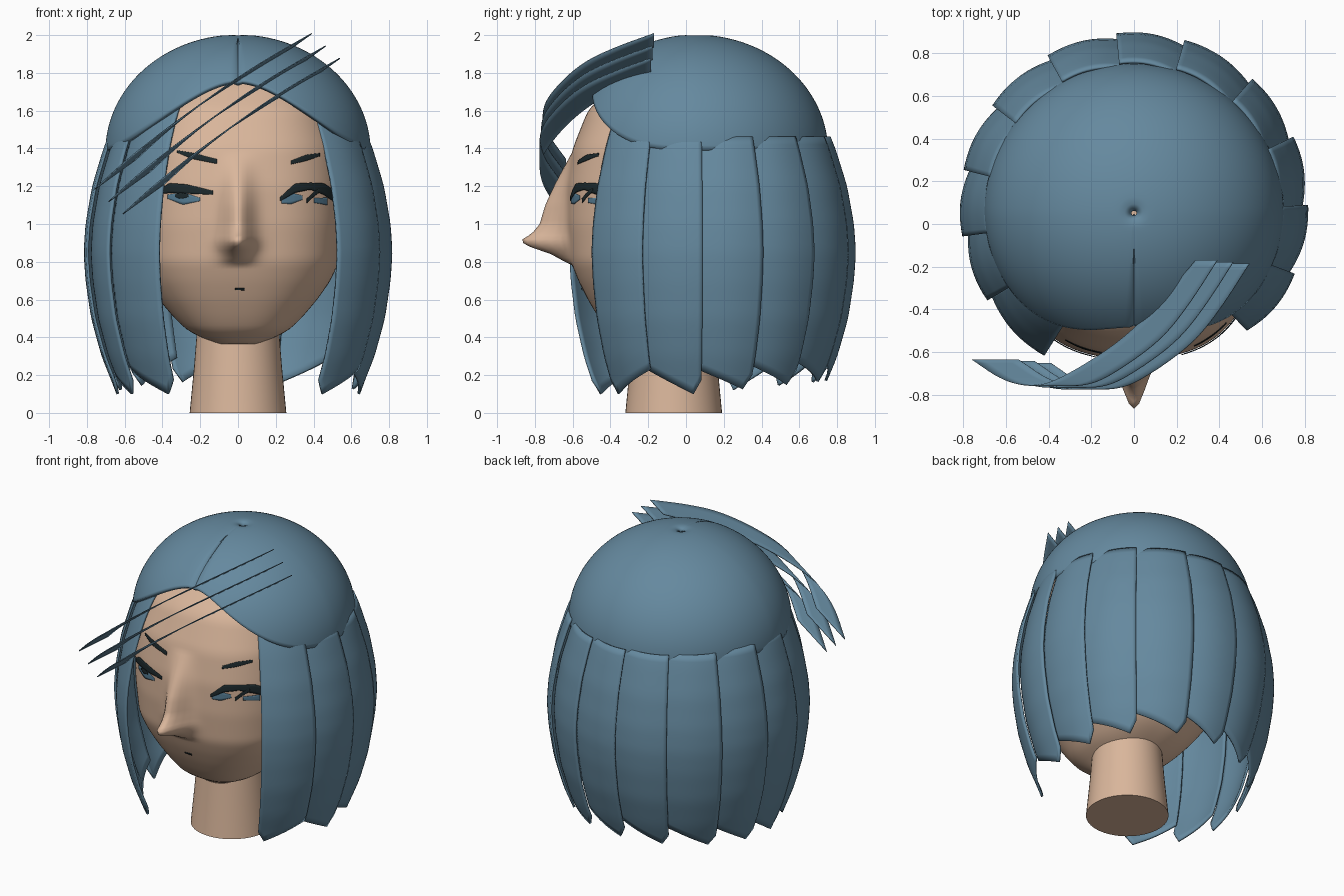
import bpy
import bmesh
import math
from mathutils import Vector
from mathutils.bvhtree import BVHTree

cube = bpy.data.objects.get("Cube")
if cube:
    bpy.data.objects.remove(cube, do_unlink=True)


def material(name, rgb):
    m = bpy.data.materials.new(name)
    m.use_nodes = True
    m.diffuse_color = (*rgb, 1)
    m.node_tree.nodes["Principled BSDF"].inputs["Base Color"].default_value = (*rgb, 1)
    return m


SKIN = material("skin", (0.70, 0.47, 0.33))
HAIR = material("blue_hair", (0.13, 0.25, 0.345))
DARK = material("dark_lash", (0.012, 0.022, 0.025))
IRIS = material("iris_blue", (0.09, 0.2, 0.29))


def lerp(table, t):
    """Piecewise linear lookup; each row is (key, value, value...)."""
    if t <= table[0][0]:
        return table[0][1:]
    for a, b in zip(table, table[1:]):
        if t <= b[0]:
            k = (t - a[0]) / (b[0] - a[0])
            return [p + (q - p) * k for p, q in zip(a[1:], b[1:])]
    return table[-1][1:]


def soft(table, t, d=0.03):
    parts = [lerp(table, t + s * d) for s in (-1, -0.5, 0, 0.5, 1)]
    return [sum(c) / len(c) for c in zip(*parts)]


def surface(name, rows, mat, closed=False, capped=False, thick=0, angle=40):
    """Skin a list of point rows into one object."""
    bm = bmesh.new()
    grid = [[bm.verts.new(p) for p in row] for row in rows]
    for r, s in zip(grid, grid[1:]):
        n = len(r)
        for i in range(n if closed else n - 1):
            j = (i + 1) % n
            bm.faces.new((r[i], r[j], s[j], s[i]))
    if capped:
        bm.faces.new(grid[0])
        bm.faces.new(grid[-1])
    bmesh.ops.recalc_face_normals(bm, faces=bm.faces)
    me = bpy.data.meshes.new(name)
    bm.to_mesh(me)
    bm.free()
    me.materials.append(mat)
    ob = bpy.data.objects.new(name, me)
    bpy.context.collection.objects.link(ob)
    bpy.ops.object.select_all(action="DESELECT")
    ob.select_set(True)
    bpy.context.view_layer.objects.active = ob
    bpy.ops.object.shade_smooth_by_angle(angle=math.radians(angle))
    if thick:
        mod = ob.modifiers.new("thickness", "SOLIDIFY")
        mod.thickness = thick
        mod.offset = 0
    return ob


# Head: stacked rounded rings (height, half width, front y, back y) plus a nose ridge
RINGS = [(0.365, 0.1, -0.28, -0.02), (0.42, 0.25, -0.4, 0.12), (0.5, 0.335, -0.46, 0.25),
         (0.6, 0.42, -0.52, 0.33), (0.7, 0.49, -0.57, 0.4), (0.8, 0.535, -0.61, 0.45),
         (1.0, 0.56, -0.63, 0.52), (1.2, 0.57, -0.63, 0.55), (1.4, 0.56, -0.6, 0.55),
         (1.6, 0.5, -0.52, 0.5), (1.75, 0.38, -0.38, 0.36), (1.85, 0.2, -0.2, 0.2)]
NOSE = [(0.78, 0), (0.84, 0.1), (0.88, 0.21), (0.91, 0.26), (0.95, 0.19), (1.0, 0.145),
        (1.1, 0.115), (1.2, 0.07), (1.38, 0)]


def head_ring(z, n=144, power=2.5):
    w, front, back = soft(RINGS, z)
    mid = (front + back) / 2
    ridge = lerp(NOSE, z)[0]
    ring = []
    for i in range(n):
        a = math.tau * i / n
        s, c = math.sin(a), math.cos(a)
        r = (abs(s) ** power + abs(c) ** power) ** (-1 / power)
        x, y = w * r * s, mid - (mid - front) * r * c
        if c > 0:
            y -= ridge * math.exp(-(x / 0.075) ** 2)
        ring.append((x, y, z))
    return ring


levels = 75
head = surface("head", [head_ring(0.365 + 1.485 * k / levels) for k in range(levels + 1)],
               SKIN, closed=True, capped=True, angle=60)

# Neck
surface("neck", [[(r * math.cos(math.tau * i / 48), r * math.sin(math.tau * i / 48) - 0.065, z)
                  for i in range(48)] for z, r in ((0, 0.256), (0.25, 0.232), (0.6, 0.205))],
        SKIN, closed=True, capped=True)

# Painted eyes, brows and mouth: thin plates laid on the face, points are (x, z, half height)
bm = bmesh.new()
bm.from_mesh(head.data)
face_tree = BVHTree.FromBMesh(bm)
bm.free()


def face_plate(name, pts, mat, lift=0.004):
    rows = []
    for k in range(25):
        x = pts[0][0] + (pts[-1][0] - pts[0][0]) * k / 24
        z, h = soft(pts, x, 0.008)
        row = []
        for v in (-1, -0.5, 0, 0.5, 1):
            hit, normal, _, _ = face_tree.ray_cast(Vector((x, -2, z + v * h)), Vector((0, 1, 0)))
            row.append(hit + normal * lift)
        rows.append(row)
    surface(name, rows, mat, thick=0.003)


face_plate("right_lash", [(-0.41, 1.17, 0.012), (-0.36, 1.19, 0.026), (-0.27, 1.185, 0.024),
                          (-0.13, 1.165, 0.01)], DARK, 0.006)
face_plate("right_iris", [(-0.37, 1.145, 0.01), (-0.29, 1.135, 0.033), (-0.2, 1.13, 0.008)], IRIS)
face_plate("right_pupil", [(-0.33, 1.15, 0.006), (-0.3, 1.15, 0.018), (-0.26, 1.15, 0.006)], DARK, 0.006)
face_plate("left_lash", [(0.22, 1.13, 0.01), (0.3, 1.19, 0.024), (0.38, 1.2, 0.018),
                         (0.45, 1.185, 0.03), (0.5, 1.15, 0.03)], DARK, 0.006)
face_plate("left_iris", [(0.23, 1.12, 0.01), (0.28, 1.135, 0.03), (0.34, 1.14, 0.01)], IRIS)
face_plate("left_inner_lash", [(0.36, 1.12, 0.012), (0.4, 1.16, 0.012), (0.43, 1.18, 0.01)], DARK, 0.006)
face_plate("left_outer_iris", [(0.4, 1.125, 0.012), (0.47, 1.12, 0.02)], IRIS)
face_plate("right_brow", [(-0.32, 1.383, 0.006), (-0.24, 1.36, 0.016), (-0.11, 1.33, 0.012)], DARK)
face_plate("left_brow", [(0.28, 1.325, 0.01), (0.36, 1.35, 0.016), (0.43, 1.367, 0.008)], DARK)
face_plate("mouth", [(-0.015, 0.657, 0.004), (0.035, 0.657, 0.006)], DARK)


# Hair cap: dome with a raised front hairline, a crown dimple and a parting groove
def rim_height(a):
    return 1.39 + 0.36 * max(0, -math.sin(a)) ** 3


cap_rows = []
for k in range(37):
    row = []
    for i in range(144):
        a = math.tau * i / 144
        low = math.acos((rim_height(a) - 1.38) / 0.61)
        phi = 0.025 + (low - 0.025) * k / 36
        r = math.sin(phi) * (0.69 - 0.03 * max(0, -math.sin(a)))
        z = 1.38 + 0.61 * math.cos(phi) - 0.025 * math.exp(-(r / 0.03) ** 2)
        if i == 108:
            r, z = r - 0.008, z - 0.01
        row.append((r * math.cos(a), 0.05 + r * math.sin(a), z))
    cap_rows.append(row)
surface("hair_cap", cap_rows, HAIR, closed=True, thick=0.025, angle=50)

# Hair locks: overlapping curved panels with slanted tips, ringed around the head
PROFILE = [(0.1, 0.62), (0.3, 0.7), (0.5, 0.755), (0.7, 0.785), (0.85, 0.795), (1.0, 0.785),
           (1.2, 0.75), (1.4, 0.69), (1.5, 0.65), (1.6, 0.6), (1.7, 0.52)]
EDGES = [-46, -22, 2, 25, 48, 73, 95, 118, 142, 165, 187, 210, 237]
for n, (start, end) in enumerate(zip(EDGES, EDGES[1:])):
    rows = []
    for k in range(31):
        row = []
        for i in range(15):
            u = i / 14
            a = math.radians(start + (end - start) * (u * 1.06 - 0.03 * (n > 0)))
            tip = 1 - u if n == 0 else u
            slant = tip / 0.86 if tip < 0.86 else 1 - 4 * (tip - 0.86)
            bottom = 0.23 - 0.13 * slant + 0.07 * max(0, math.sin(a))
            z = bottom + (rim_height(a) + 0.07 - bottom) * k / 30
            r = soft(PROFILE, z)[0] * (1 + 0.04 * math.sin(a))
            r += 0.03 * (u - 0.5) + 0.012 * math.sin(math.pi * u)
            row.append((r * math.cos(a), 0.05 + r * math.sin(a), z))
        rows.append(row)
    surface(f"hair_lock_{n + 1}", rows, HAIR, thick=0.014)

# Fringe: three swept ribbons, path rows are (t, x, y, z, width)
FRINGE = [(0, 0.34, -0.17, 1.972, 0.1), (1, 0.2, -0.36, 1.89, 0.14), (2, 0.05, -0.53, 1.80, 0.18),
          (3, -0.13, -0.66, 1.685, 0.2), (4, -0.32, -0.765, 1.545, 0.22),
          (5, -0.49, -0.745, 1.41, 0.22), (6, -0.65, -0.635, 1.262, 0.22)]
for n in range(3):
    rows = []
    for k in range(37):
        x, y, z, w = soft(FRINGE, k / 6, 0.4 if 2 < k < 34 else 0)
        rows.append([(x + 0.075 * n + w * s, y - 0.008 * n, z - 0.065 * n + 0.72 * w * s)
                     for s in (-0.5, -0.25, 0, 0.25, 0.5)])
    surface(f"fringe_strand_{n + 1}", rows, HAIR, thick=0.006)
